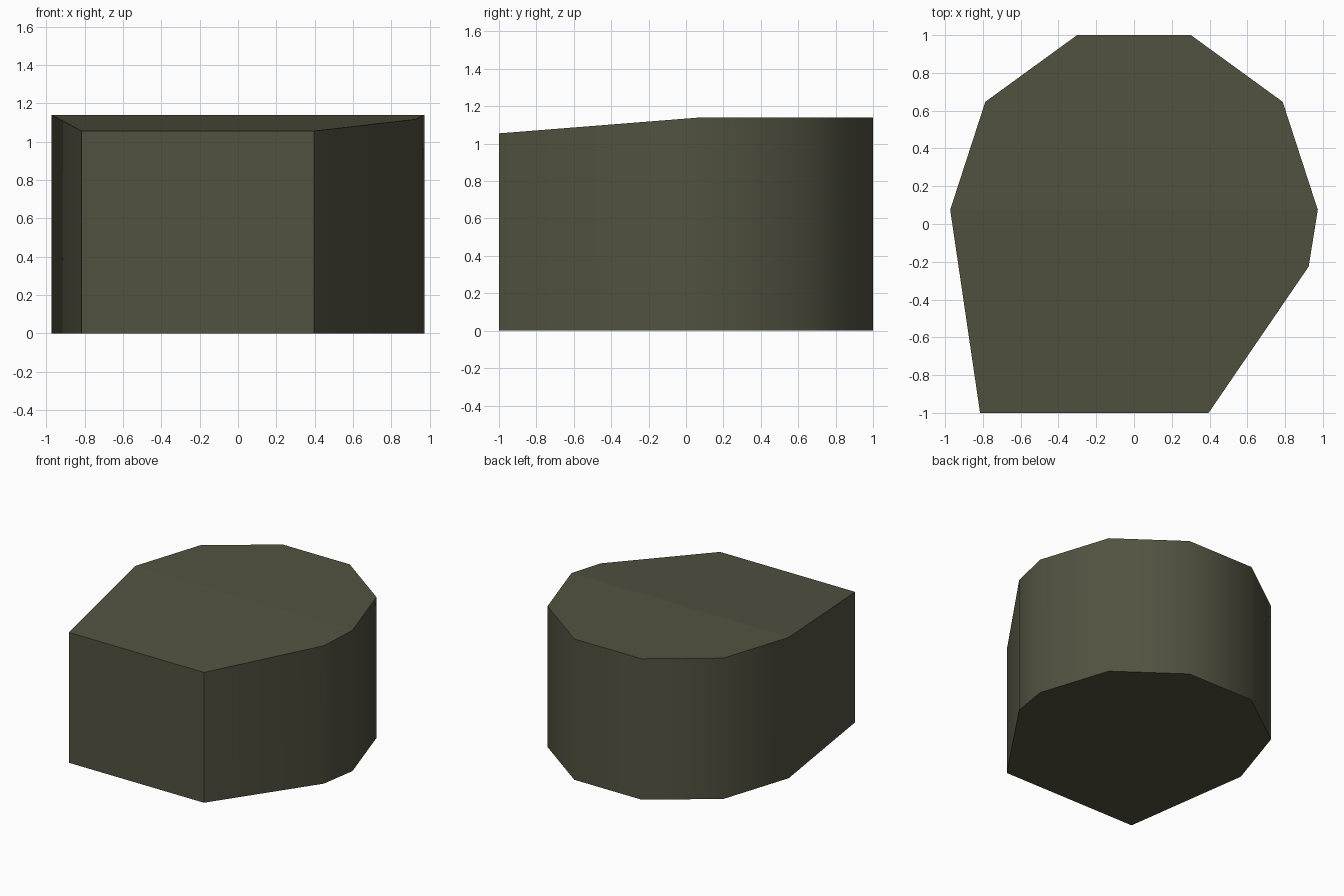
import bpy, bmesh, math

if "Cube" in bpy.data.objects:
    bpy.data.objects.remove(bpy.data.objects["Cube"])

R, CY = 0.973, 0.075      # rounded end: part of a ten-sided prism
TOP, FRONT_TOP = 1.14, 1.055

# plan outline: six decagon corners, then the tapered front
outline = [(R * math.cos(math.radians(36 * i)), CY + R * math.sin(math.radians(36 * i)))
           for i in range(6)]
outline += [(-0.815, -1.0), (0.395, -1.0), (0.925, -0.225)]


def top_height(y):
    # level over the rounded end, sloping down to the front
    return TOP if y >= CY - 1e-5 else TOP - (TOP - FRONT_TOP) * (CY - y) / (CY + 1.0)


bm = bmesh.new()
low = [bm.verts.new((x, y, 0)) for x, y in outline]
high = [bm.verts.new((x, y, top_height(y))) for x, y in outline]
n = len(outline)

# side walls, shaded smooth round the decagon
for i in range(n):
    j = (i + 1) % n
    bm.faces.new((low[i], low[j], high[j], high[i])).smooth = True

# bottom, level top and sloping top
bm.faces.new(low[::-1])
bm.faces.new(high[:6])
bm.faces.new([high[0]] + high[5:])

# keep hard corners sharp
bm.normal_update()
for e in bm.edges:
    if e.calc_face_angle(0) > math.radians(45):
        e.smooth = False

mesh = bpy.data.meshes.new("tapered_block")
bm.to_mesh(mesh)
bm.free()

mat = bpy.data.materials.new("dark olive grey")
mat.diffuse_color = (0.085, 0.085, 0.053, 1)
mat.use_nodes = True
mat.node_tree.nodes["Principled BSDF"].inputs["Base Color"].default_value = mat.diffuse_color
mesh.materials.append(mat)

block = bpy.data.objects.new("tapered_block", mesh)
bpy.context.collection.objects.link(block)
